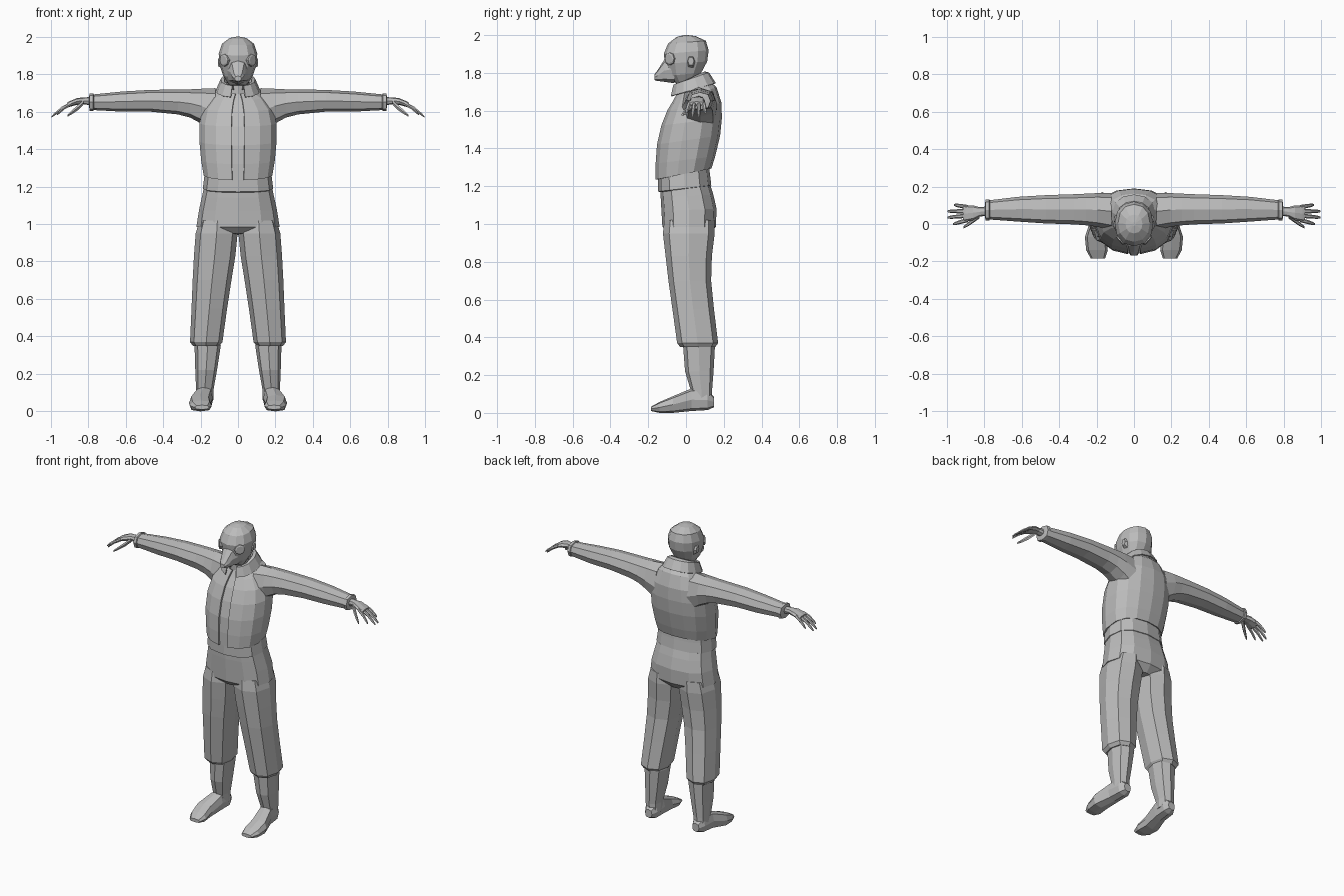
import bpy, bmesh, math
from mathutils import Vector

grey = bpy.data.materials.new("plain_grey")
grey.diffuse_color = (0.5, 0.5, 0.5, 1)


def spow(v, e):
    return math.copysign(abs(v) ** e, v)


def oval(axis, t, a0, a1, b0, b1, n=8, e=0.8):
    """Rounded cross-section at position t on an axis, spanning a0..a1 by b0..b1."""
    pts = []
    for i in range(n):
        w = 2 * math.pi * i / n
        a = (a0 + a1) / 2 + (a1 - a0) / 2 * spow(math.cos(w), e)
        b = (b0 + b1) / 2 + (b1 - b0) / 2 * spow(math.sin(w), e)
        pts.append({"x": (t, a, b), "y": (a, t, b), "z": (a, b, t)}[axis])
    return pts


def body_ring(hw, yf, zf, yb, zb, n=12, gap=0.0, e=0.8):
    """Tilted ring from front (yf, zf) to back (yb, zb); gap leaves the front open."""
    pts = []
    for i in range(n + 1 if gap else n):
        w = gap + (2 * math.pi - 2 * gap) * i / n
        k = (1 - spow(math.cos(w), e)) / 2
        pts.append((hw * spow(math.sin(w), e if not gap else 0.9),
                    yf + (yb - yf) * k, zf + (zb - zf) * k))
    return pts


def loft(name, rings, closed=True, caps=True, mirror=False, thick=0):
    bm = bmesh.new()
    rows = [[bm.verts.new(p) for p in r] for r in rings]
    n = len(rows[0])
    for r, s in zip(rows, rows[1:]):
        for i in range(n if closed else n - 1):
            j = (i + 1) % n
            bm.faces.new((r[i], r[j], s[j], s[i]))
    if caps:
        bm.faces.new(rows[0])
        bm.faces.new(rows[-1])
    bmesh.ops.recalc_face_normals(bm, faces=bm.faces)
    me = bpy.data.meshes.new(name)
    bm.to_mesh(me)
    bm.free()
    me.materials.append(grey)
    ob = bpy.data.objects.new(name, me)
    bpy.context.collection.objects.link(ob)
    if thick:
        m = ob.modifiers.new("thickness", "SOLIDIFY")
        m.thickness, m.offset = thick, 0
    if mirror:
        ob.modifiers.new("mirror", "MIRROR").use_mirror_merge = False
    return ob


def limb(name, axis, rows, n=8, e=0.8):
    return loft(name, [oval(axis, *r, n=n, e=e) for r in rows], mirror=True)


# Head, narrow at the jaw and domed on top
loft("head", [body_ring(*r, e=0.9) for r in [
    (.045, -.05, 1.742, .035, 1.735), (.08, -.09, 1.785, .08, 1.80),
    (.10, -.11, 1.85, .112, 1.86), (.103, -.118, 1.90, .12, 1.92),
    (.085, -.095, 1.955, .105, 1.97), (.045, -.05, 1.99, .05, 1.995),
    (.01, -.01, 2.0, .01, 2.0)]])

# Beak-like snout
loft("snout", [oval("y", *r) for r in [
    (-.06, -.065, .065, 1.745, 1.90), (-.115, -.042, .042, 1.753, 1.87),
    (-.15, -.03, .03, 1.757, 1.815), (-.168, -.018, .018, 1.762, 1.79)]])

# Round eyes turned half sideways
eye_dir = Vector((.75, -.66, 0)).normalized()
side = Vector((-eye_dir.y, eye_dir.x, 0))
eye = []
for d, r in ((-.02, .033), (.008, .033), (.012, .024)):
    c = Vector((.07, -.083, 1.875)) + eye_dir * d
    eye.append([c + side * r * math.cos(i * math.pi / 4)
                + Vector((0, 0, r * math.sin(i * math.pi / 4))) for i in range(8)])
loft("eye", eye, mirror=True)

# Ears and neck
limb("ear", "x", [(.085, .0, .05, 1.825, 1.895), (.106, .01, .042, 1.84, 1.885)], 6)
loft("neck", [body_ring(.062, -.03, 1.65, .09, 1.68, 8),
              body_ring(.058, -.03, 1.76, .085, 1.80, 8)])

# Folded collar, open in front
loft("collar", [body_ring(*r, gap=.3) for r in [
    (.07, -.045, 1.715, .085, 1.77), (.076, -.055, 1.735, .10, 1.805),
    (.09, -.068, 1.735, .12, 1.80), (.115, -.082, 1.675, .155, 1.745)]],
     closed=False, caps=False, thick=.006)

# Waistcoat, open down the front
vest = [(.18, -.157, 1.235, .13, 1.295), (.193, -.157, 1.32, .15, 1.36),
        (.203, -.15, 1.42, .176, 1.47), (.203, -.127, 1.52, .185, 1.56),
        (.185, -.095, 1.60, .183, 1.64), (.14, -.062, 1.655, .158, 1.72),
        (.075, -.04, 1.695, .10, 1.775)]
loft("vest", [body_ring(*r, n=14, gap=.14) for r in vest],
     closed=False, caps=False, thick=.01)

# Placket and zip behind the vest opening
loft("placket", [[(x, r[1] + .009, r[2]) for x in (-.04, 0, .04)] for r in vest],
     closed=False, caps=False)
loft("zip", [[(x, r[1] + .005, r[2]) for x in (-.007, .007)] for r in vest],
     closed=False, caps=False)

# Shirt hem showing under the vest
loft("shirt_hem", [body_ring(*r) for r in [
    (.175, -.145, 1.27, .122, 1.32), (.180, -.147, 1.235, .126, 1.27),
    (.188, -.147, 1.172, .134, 1.205), (.178, -.135, 1.168, .124, 1.20)]])

# Trouser seat
loft("trouser_seat", [body_ring(*r) for r in [
    (.18, -.135, 1.19, .125, 1.22), (.192, -.134, 1.14, .145, 1.155),
    (.208, -.13, 1.07, .162, 1.08), (.222, -.125, .985, .158, .985),
    (.10, -.09, .95, .12, .94)]])

# Trouser legs with gathered cuffs
limb("trouser_leg", "z", [
    (1.02, .015, .205, -.115, .15), (.95, .002, .226, -.122, .152),
    (.83, .014, .235, -.108, .137), (.70, .035, .242, -.093, .133),
    (.55, .058, .248, -.072, .148), (.37, .083, .256, -.047, .17),
    (.348, .10, .24, -.03, .155)])

# Lower legs
limb("lower_leg", "z", [
    (.40, .10, .232, -.018, .155), (.35, .092, .232, -.015, .153),
    (.22, .112, .228, -.005, .146), (.12, .13, .224, .025, .138),
    (.06, .13, .222, .03, .138)])

# Shoes
limb("shoe", "y", [
    (.148, .15, .20, .03, .085), (.115, .132, .222, .015, .12),
    (.03, .135, .23, .01, .13), (-.07, .145, .262, 0, .088),
    (-.14, .14, .255, 0, .058), (-.185, .155, .23, .01, .033)], e=.7)

# Sleeves with a raised cuff
limb("sleeve", "x", [
    (.12, -.03, .165, 1.48, 1.725), (.195, -.015, .165, 1.535, 1.722),
    (.255, -.007, .162, 1.568, 1.719), (.32, -.002, .159, 1.585, 1.718),
    (.47, .003, .154, 1.60, 1.716), (.62, .013, .145, 1.60, 1.707),
    (.77, .024, .127, 1.608, 1.692), (.773, .018, .132, 1.602, 1.698),
    (.792, .018, .130, 1.604, 1.697), (.795, .035, .112, 1.625, 1.68)])

# Hands
limb("palm", "x", [
    (.77, .045, .095, 1.63, 1.678), (.825, .04, .09, 1.64, 1.676),
    (.86, .02, .10, 1.636, 1.672), (.90, .012, .10, 1.625, 1.655),
    (.912, .02, .095, 1.627, 1.648)])

# Fingers: base y, tip x, tip y, tip z
for i, (y0, x1, y1, z1) in enumerate([(.022, .965, .0, 1.585), (.045, .995, .035, 1.572),
                                      (.068, .995, .068, 1.572), (.09, .96, .102, 1.59)]):
    rows = []
    for k, drop, r in ((0, 0, .0115), (.5, .38, .011), (.85, .8, .009), (1, 1, .005)):
        x, y, z = .885 + (x1 - .885) * k, y0 + (y1 - y0) * k, 1.645 + (z1 - 1.645) * drop
        rows.append((x, y - r, y + r, z - r, z + r))
    limb("finger_%d" % (i + 1), "x", rows, 6, 1)
limb("thumb", "x", [
    (.825, .03, .06, 1.635, 1.665), (.855, .008, .035, 1.605, 1.637),
    (.885, -.012, .010, 1.585, 1.61), (.91, -.024, -.012, 1.572, 1.585)], 6, 1)
